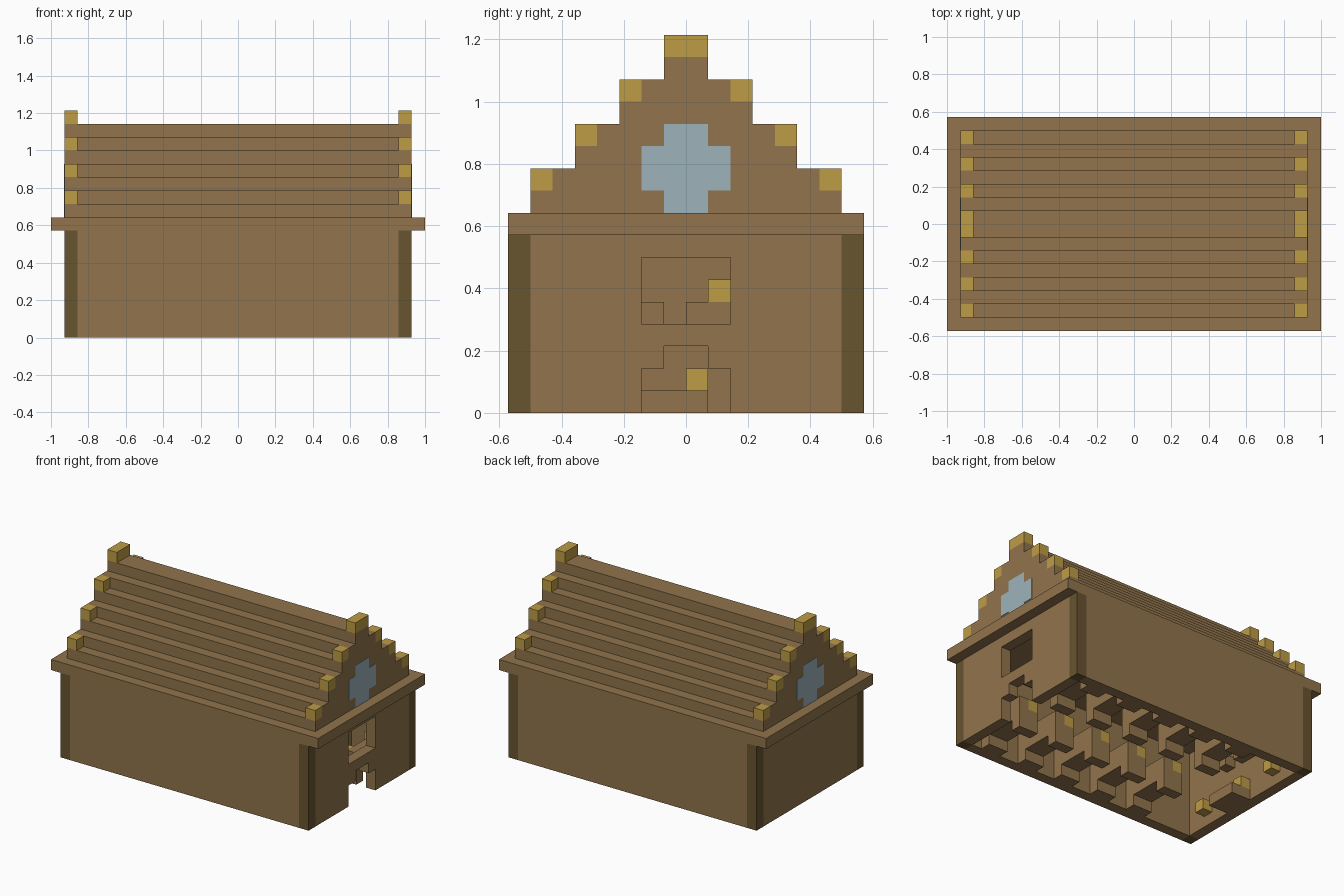
import bpy
import bmesh
from mathutils import Matrix, Vector

cube = bpy.data.objects.get("Cube")
if cube:
    bpy.data.objects.remove(cube, do_unlink=True)

U = 1 / 14  # edge of one building block


def material(name, r, g, b):
    m = bpy.data.materials.new(name)
    m.use_nodes = True
    m.diffuse_color = (r, g, b, 1)
    m.node_tree.nodes["Principled BSDF"].inputs["Base Color"].default_value = (r, g, b, 1)
    return m


WOOD = material("wood_brown", 0.283, 0.174, 0.072)
DARK = material("dark_timber", 0.138, 0.089, 0.030)
GOLD = material("gold_trim", 0.508, 0.332, 0.060)
GLASS = material("pale_blue_glass", 0.337, 0.451, 0.491)


def blocks(name, mat, boxes):
    """One object from boxes given as (x0, x1, y0, y1, z0, z1) in block units."""
    bm = bmesh.new()
    for x0, x1, y0, y1, z0, z1 in boxes:
        centre = Vector((x0 + x1, y0 + y1, z0 + z1)) * U / 2
        size = Vector((x1 - x0, y1 - y0, z1 - z0)) * U
        bmesh.ops.create_cube(bm, size=1, matrix=Matrix.LocRotScale(centre, None, size))
    mesh = bpy.data.meshes.new(name)
    bm.to_mesh(mesh)
    bm.free()
    mesh.materials.append(mat)
    ob = bpy.data.objects.new(name, mesh)
    bpy.context.collection.objects.link(ob)
    return ob


def both(lo, hi):
    """A span and its mirror image."""
    return [(lo, hi), (-hi, -lo)]


# Walls and corner posts
for name, (y0, y1) in zip(("back_wall", "front_wall"), both(7, 8)):
    blocks(name, WOOD, [(-12, 12, y0, y1, 0, 8)])
blocks("plain_end_wall", WOOD, [(-13, -12, -7, 7, 0, 8)])
blocks("corner_posts", DARK,
       [(*xs, *ys, 0, 8) for xs in both(12, 13) for ys in both(7, 8)])

# Entrance wall with a stepped doorway and a square window opening
entrance = [(12, 13, *ys, 0, 8) for ys in both(2, 7)]
entrance += [(12, 13, *ys, 2, 3) for ys in both(1, 2)]
entrance += [(12, 13, -2, 2, 3, 4), (12, 13, -2, 2, 7, 8)]
blocks("entrance_wall", WOOD, entrance)

# Eaves slab and stepped roof
blocks("eaves_slab", WOOD, [(-14, 14, -8, 8, 8, 9)])
blocks("roof_courses", WOOD, [(-12, 12, -h, h, 16 - h, 17 - h) for h in range(1, 8)])

# Stepped gables with gold caps and cross-shaped windows
for side, xs in zip(("left", "right"), both(12, 13)):
    wall, caps = [], []
    for k in range(4):
        w, z = 7 - 2 * k, 9 + 2 * k
        wall.append((*xs, -w, w, z, z + 1))
        if w > 1:
            wall.append((*xs, 1 - w, w - 1, z + 1, z + 2))
        caps += [(*xs, *ys, z + 1, z + 2) for ys in both(w - 1, w)]
    blocks(side + "_gable", WOOD, wall)
    blocks(side + "_gable_caps", GOLD, caps)
    face = (13, 13.04) if side == "left" else (-13.04, -13)
    blocks(side + "_gable_window", GLASS,
           [(*face, -1, 1, 9, 13)] + [(*face, *ys, 10, 12) for ys in both(1, 2)])

# Two rows of pews with gold arm rests
for side, (y0, y1) in zip(("back", "front"), both(2, 7)):
    seats, arms = [], []
    for x in range(-7, 10, 4):
        seats += [(x, x + 1, y0, y1, 1, 2), (x + 1, x + 2, y0, y1, 1, 3)]
        for y in (y0, y1 - 1):
            seats.append((x, x + 2, y, y + 1, 0, 1))
            arms.append((x, x + 1, y, y + 1, 2, 3))
    blocks(side + "_pews", WOOD, seats)
    blocks(side + "_pew_arms", GOLD, arms)

# Altar step, wall shelves and gold ornaments at the far end
blocks("altar_step", WOOD, [(-12, -10, -2, 1, 0, 1)])
blocks("wall_shelves", WOOD, [(-12, -11, -2, -1, 4, 5), (-12, -11, 0, 2, 4, 5)])
blocks("altar_ornaments", GOLD,
       [(-12, -11, 0, 1, 1, 2), (-12, -11, 1, 2, 5, 6)]
       + [(-12, -11, *ys, 1, 2) for ys in both(4, 5)])
